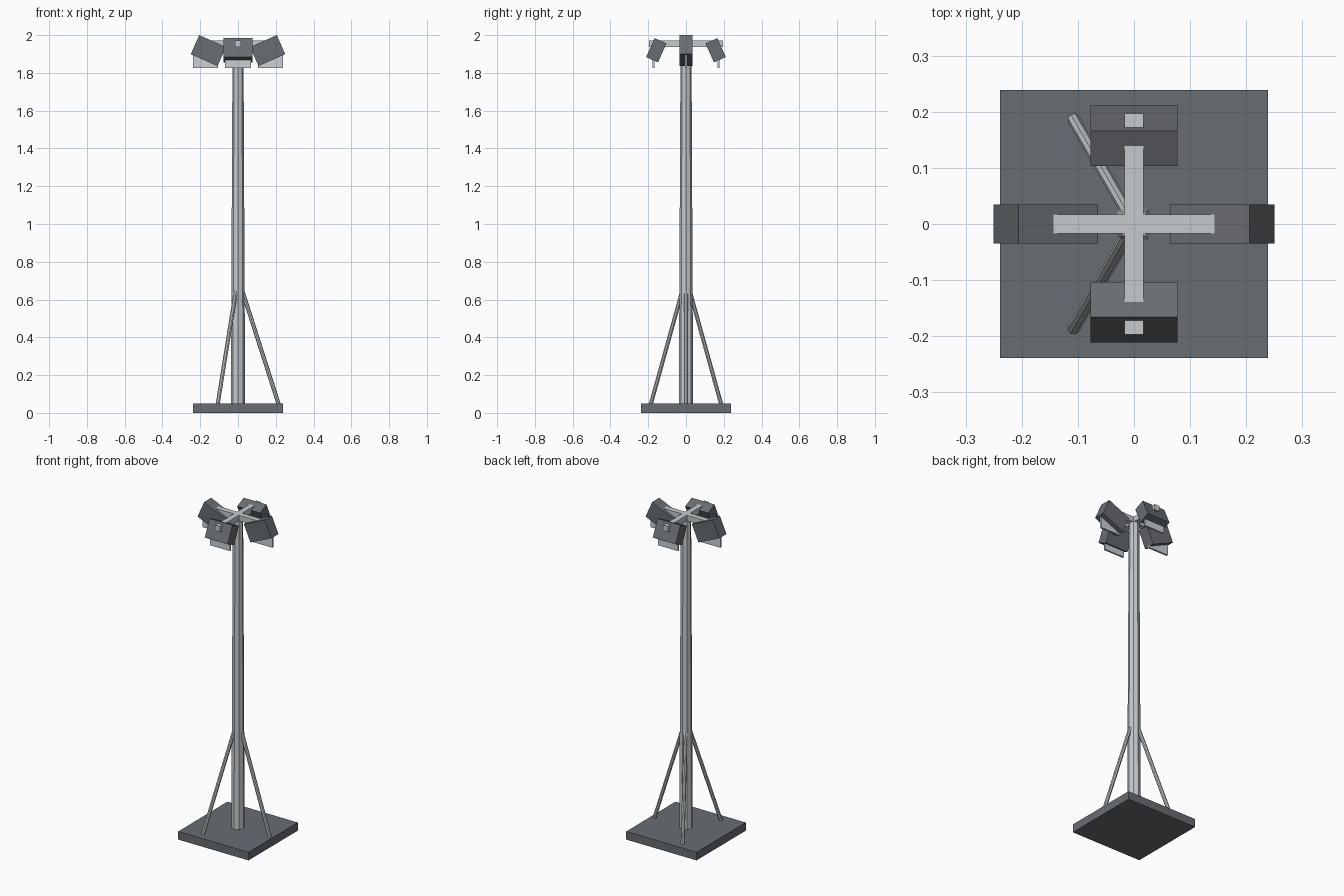
import bpy
import math
from mathutils import Vector

if "Cube" in bpy.data.objects:
    bpy.data.objects.remove(bpy.data.objects["Cube"], do_unlink=True)


def material(name, rgb):
    mat = bpy.data.materials.new(name)
    mat.use_nodes = True
    mat.diffuse_color = (*rgb, 1)
    mat.node_tree.nodes["Principled BSDF"].inputs["Base Color"].default_value = (*rgb, 1)
    return mat


dark = material("dark grey", (0.14, 0.15, 0.165))
steel = material("light steel", (0.56, 0.59, 0.61))
glass = material("pale panel", (0.60, 0.63, 0.65))


def finish(name, mat):
    obj = bpy.context.object
    obj.name = name
    obj.data.materials.append(mat)
    return obj


def box(name, size, centre, mat, tilt=(0, 0, 0)):
    bpy.ops.mesh.primitive_cube_add(size=1, location=centre, rotation=tilt)
    bpy.context.object.scale = size
    return finish(name, mat)


def rod(name, start, end, r_start, r_end, sides, mat):
    start, end = Vector(start), Vector(end)
    axis = end - start
    bpy.ops.mesh.primitive_cone_add(
        vertices=sides, radius1=r_start, radius2=r_end, depth=axis.length,
        location=(start + end) / 2,
        rotation=axis.to_track_quat("Z", "Y").to_euler())
    return finish(name, mat)


# Base slab and tapered mast
box("base", (0.477, 0.477, 0.05), (0, 0, 0.025), dark)
rod("mast", (0, 0, 0.05), (0, 0, 1.95), 0.038, 0.029, 8, steel)

# Three bracing struts
for i in range(3):
    a = i * math.tau / 3
    c, s = math.cos(a), math.sin(a)
    rod(f"strut_{i + 1}", (0.217 * c, 0.217 * s, 0.04), (0.02 * c, 0.02 * s, 0.655),
        0.011, 0.011, 8, steel)

# Crossed arms at the top
box("arm_across", (0.394, 0.034, 0.034), (0, 0, 1.955), steel)
box("arm_along", (0.034, 0.394, 0.034), (0, 0, 1.955), steel)

# Four tilted lamp housings, each with a hanging panel
TILT = math.radians(24)
housing = (0.155, 0.069, 0.11)
for side, label in ((1, "left"), (-1, "right")):
    box(f"lamp_{label}", housing, (side * 0.157, 0, 1.918), dark, (0, -side * TILT, 0))
    box(f"panel_{label}", (0.132, 0.011, 0.092), (side * 0.172, 0, 1.873), glass)
for side, label in ((1, "back"), (-1, "front")):
    box(f"lamp_{label}", housing, (0, side * 0.157, 1.92), dark, (side * TILT, 0, 0))
    box(f"panel_{label}", (0.136, 0.011, 0.092), (0, side * 0.171, 1.873), glass)
